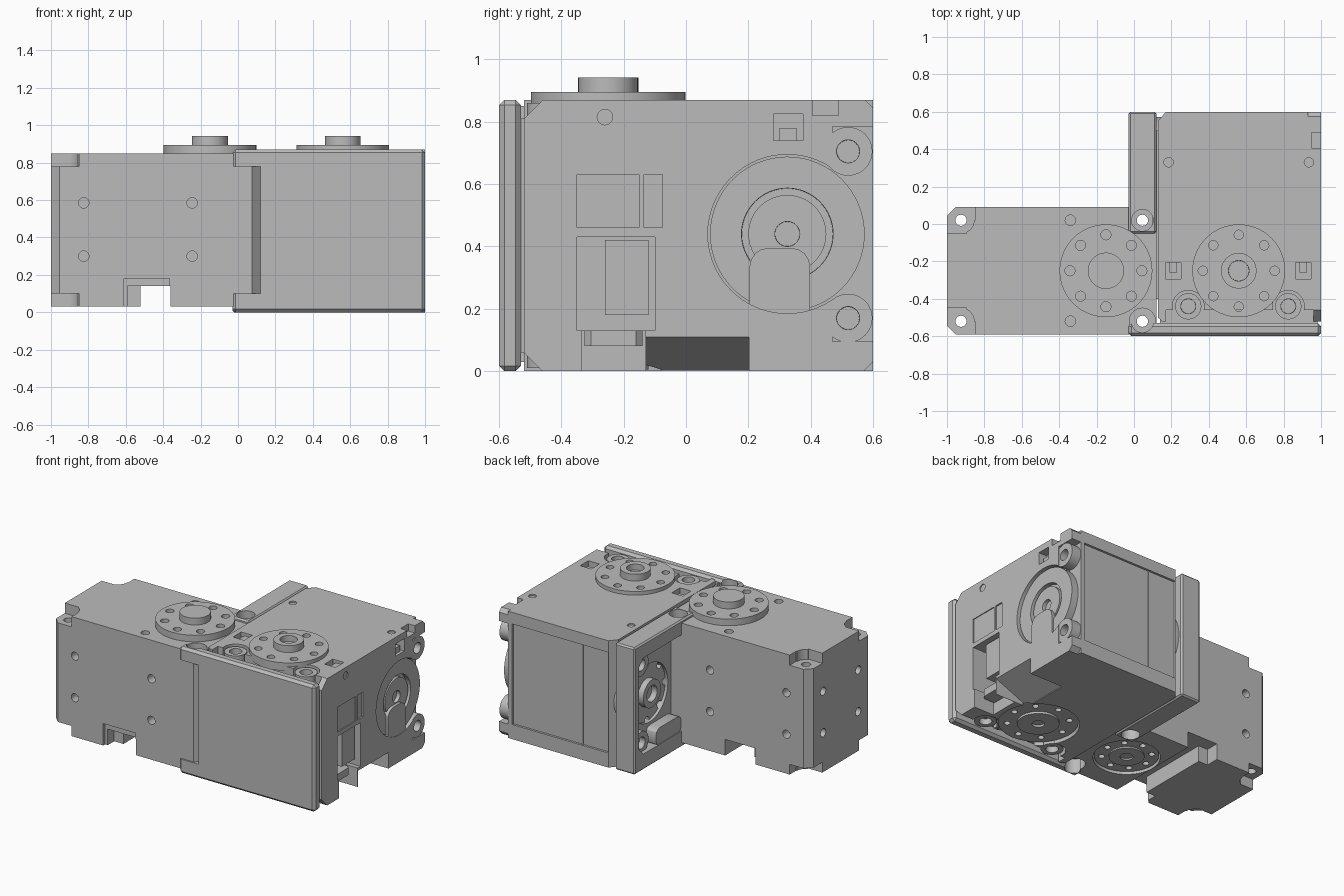
import bpy, bmesh, math
from mathutils import Matrix, Vector

if "Cube" in bpy.data.objects:
    bpy.data.objects.remove(bpy.data.objects["Cube"], do_unlink=True)

grey = bpy.data.materials.new("satin_grey")
grey.use_nodes = True
COLOUR = (0.5, 0.5, 0.5, 1)
grey.diffuse_color = COLOUR
grey.node_tree.nodes["Principled BSDF"].inputs["Base Color"].default_value = COLOUR


def make(name, bm):
    mesh = bpy.data.meshes.new(name)
    bmesh.ops.recalc_face_normals(bm, faces=bm.faces)
    bm.to_mesh(mesh)
    bm.free()
    mesh.materials.append(grey)
    ob = bpy.data.objects.new(name, mesh)
    bpy.context.scene.collection.objects.link(ob)
    return ob


def box(name, x, y, z, bevel=0, axes="xyz", segments=1):
    """Box from ranges; edges along the given axes may be bevelled."""
    bm = bmesh.new()
    bmesh.ops.create_cube(bm, size=1)
    for v in bm.verts:
        v.co = Vector([(r[0] + r[1]) / 2 + c * (r[1] - r[0]) for r, c in zip((x, y, z), v.co)])
    if bevel:
        def along(e):
            d = e.verts[0].co - e.verts[1].co
            return "xyz"[max(range(3), key=lambda i: abs(d[i]))] in axes
        bmesh.ops.bevel(bm, geom=[e for e in bm.edges if along(e)], offset=bevel,
                        segments=segments, profile=0.5, affect="EDGES")
    return make(name, bm)


def prism(name, axis, outline, low, high):
    """Extruded outline: (y, z) points along x, or (x, y) points along z."""
    bm = bmesh.new()
    place = (lambda a, b: (low, a, b)) if axis == "x" else (lambda a, b: (a, b, low))
    face = bm.faces.new([bm.verts.new(place(a, b)) for a, b in outline])
    new = bmesh.ops.extrude_face_region(bm, geom=[face])["geom"]
    step = Vector((high - low, 0, 0) if axis == "x" else (0, 0, high - low))
    bmesh.ops.translate(bm, vec=step, verts=[g for g in new if isinstance(g, bmesh.types.BMVert)])
    return make(name, bm)


def cyl(name, axis, centre, low, high, r, sides=40, bore=0, depth=0.04, mouth=1):
    """Cylinder along x, y or z, optionally with a blind bore in its upper or lower cap."""
    bm = bmesh.new()
    bmesh.ops.create_cone(bm, cap_ends=True, segments=sides, radius1=r, radius2=r, depth=high - low)
    if bore:
        cap = max(bm.faces, key=lambda f: f.normal.z * mouth)
        bmesh.ops.inset_individual(bm, faces=[cap], thickness=r - bore)
        bmesh.ops.inset_individual(bm, faces=[cap], thickness=0.001, depth=-depth)
    a, b = centre
    m = (low + high) / 2
    rot = {"x": Matrix.Rotation(math.pi / 2, 4, "Y"), "y": Matrix.Rotation(math.pi / 2, 4, "X"),
           "z": Matrix()}[axis]
    pos = {"x": (m, a, b), "y": (a, m, b), "z": (a, b, m)}[axis]
    bm.transform(Matrix.Translation(pos) @ rot)
    return make(name, bm)


def cut(obs, cutters):
    """Subtract the cutters from each object, bake the results and drop the cutters."""
    for ob in obs:
        for c in cutters:
            c.hide_render = True
            mod = ob.modifiers.new("cut", "BOOLEAN")
            mod.operation, mod.solver, mod.object = "DIFFERENCE", "EXACT", c
        dg = bpy.context.evaluated_depsgraph_get()
        dg.update()
        mesh = bpy.data.meshes.new_from_object(ob.evaluated_get(dg))
        ob.modifiers.clear()
        ob.data = mesh
    for c in cutters:
        bpy.data.objects.remove(c, do_unlink=True)


def hole(axis, centre, low, high, r, sides=20):
    return cyl("cutter", axis, centre, low, high, r, sides)


def pocket(x, y, z, **kw):
    return box("cutter", x, y, z, **kw)


def ring(centre, r, count=8):
    return [(centre[0] + r * math.cos(i * math.tau / count),
             centre[1] + r * math.sin(i * math.tau / count)) for i in range(count)]


LEFT_AXIS, RIGHT_AXIS, SIDE_AXIS = (-0.15, -0.25), (0.56, -0.25), (0.325, 0.44)
CORNERS = [(x, y) for x in (-0.925, 0.045) for y in (0.02, -0.52)]
LUG_X, LUG_Z = (0.29, 0.825), (0.17, 0.705)

# Left housing with screw corners, face holes and underside notch
left = box("left_housing", (-1, 0.12), (-0.59, 0.09), (0.03, 0.85), 0.045, "z")
cuts = []
for cx, cy in CORNERS:
    back = cy > -0.3
    cuts.append(hole("z", (cx, cy), -0.1, 1, 0.03))
    for z in ((0.78, 0.95), (-0.05, 0.1)):
        cuts.append(hole("z", (cx, cy), *z, 0.07, 32))
        if cx < 0:
            cuts.append(pocket((-1.1, cx + 0.03), (cy - 0.07, 0.2) if back else (-0.7, cy + 0.07), z))
            cuts.append(pocket((-1.1, -0.85), (cy, 0.2) if back else (-0.7, cy), z))
for z in (0.3, 0.585):
    for x in (-0.825, -0.245):
        cuts += [hole("y", (x, z), -0.62, -0.53, 0.028), hole("y", (x, z), 0.03, 0.12, 0.028)]
    for y in (-0.06, -0.44):
        cuts.append(hole("x", (y, z), -1.05, -0.94, 0.028))
cuts += [hole("z", (-0.34, y), 0.8, 0.9, 0.028) for y in (0.02, -0.52)]
cuts += [pocket((-0.59, -0.36), (-0.7, 0.2), (-0.1, 0.14)),
         pocket((-0.61, -0.365), (-0.7, -0.57), (-0.12, 0.18)),
         hole("z", LEFT_AXIS, -0.1, 0.09, 0.208, 48)]
cut([left], cuts)
box("notch_block", (-0.6, -0.52), (-0.5, 0), (0.03, 0.16))

# Right housing, and its side cover with an arc-shaped opening for the idler
housing = prism("right_housing", "z", [(0.128, -0.5), (0.15, -0.52), (0.93, -0.52), (0.93, 0.6),
                                       (0.17, 0.6), (0.128, 0.55)], 0, 0.87)
reach = math.acos((0.47 - SIDE_AXIS[0]) / 0.255)
arc = [-reach - (math.tau - 2 * reach) * i / 40 for i in range(41)]
bite = [(SIDE_AXIS[0] + 0.255 * math.cos(t), SIDE_AXIS[1] + 0.255 * math.sin(t)) for t in arc]
cover = prism("side_cover", "x",
              [(-0.52, 0.06), (-0.46, 0), (0.57, 0), (0.6, 0.03), (0.6, 0.095), (0.47, 0.095)] + bite
              + [(0.47, 0.785), (0.6, 0.785), (0.6, 0.845), (0.575, 0.87), (-0.46, 0.87), (-0.52, 0.81)],
              0.93, 1)
cuts = [pocket((0.17, 0.96), (-0.55, -0.46), (0.81, 0.95)),
        pocket((0.17, 0.96), (-0.55, -0.46), (-0.1, 0.06)),
        pocket((0.17, 0.9), (0.585, 0.7), (0.1, 0.79)),
        # side cable slot, window and thumb notch
        pocket((0.8, 1.1), (-0.35, -0.1), (0.13, 0.43)),
        pocket((0.85, 1.1), (-0.335, -0.13), (-0.1, 0.14)),
        pocket((0.94, 1.1), (0.28, 0.375), (0.74, 0.825)),
        pocket((0.95, 1.1), (0.405, 0.49), (0.82, 0.95)),
        hole("x", (0.447, 0.825), 0.945, 1.1, 0.038),
        # shallow panel outlines on the side
        pocket((0.994, 1.1), (-0.35, -0.15), (0.46, 0.63)),
        pocket((0.99, 1.1), (-0.135, -0.075), (0.46, 0.63)),
        hole("x", (-0.26, 0.815), 0.994, 1.1, 0.025),
        hole("z", RIGHT_AXIS, -0.1, 0.065, 0.255, 48)]
wedge = pocket((0.75, 1.25), (-0.128, 0.202), (-0.2, 0.215))
for v in wedge.data.vertices:
    if v.co.x < 1 and v.co.z > 0:
        v.co.z = 0.005
cuts.append(wedge)
for x in (0.21, 0.905):
    cuts.append(pocket((x - 0.042, x + 0.042), (-0.295, -0.205), (0.8, 0.95)))
cuts += [hole("z", (x, 0.33), 0.86, 0.95, 0.025) for x in (0.185, 0.935)]
for x in LUG_X:
    cuts += [hole("z", (x, -0.44), 0.805, 0.96, 0.085, 32), hole("z", (x, -0.44), -0.11, 0.055, 0.085, 32)]
cut([housing, cover], cuts)
box("slot_rib", (0.82, 0.97), (-0.26, -0.12), (0.18, 0.42))
box("slot_step", (0.82, 0.95), (-0.325, -0.14), (0.08, 0.13), 0.02, "z")
box("back_panel_rib", (0.37, 0.38), (0.58, 0.59), (0.1, 0.79))
for x in (0.21, 0.905):
    box("window_post", (x - 0.02, x + 0.02), (-0.26, -0.2), (0.79, 0.85))
box("side_window_post", (0.93, 0.98), (0.3, 0.355), (0.74, 0.78))

# Screw lugs beside the horns
for x in LUG_X:
    cyl("upper_screw_lug", "z", (x, -0.44), 0.78, 0.86, 0.07, bore=0.04)
    cyl("lower_screw_lug", "z", (x, -0.44), 0.01, 0.09, 0.07, bore=0.04, mouth=-1)
for z in LUG_Z:
    cyl("outer_screw_lug", "x", (0.52, z), 0.9, 0.998, 0.078, bore=0.037, depth=0.06)
    cyl("inner_screw_lug", "x", (0.485, z), 0.0, 0.1, 0.078, bore=0.04, mouth=-1)

# Front bracket plate, cut back where it meets the left housing
front = box("front_plate", (-0.03, 1), (-0.6, -0.53), (0.0, 0.87), 0.017)
cut([front], [pocket((-0.2, 0.12), (-0.7, -0.4), (0.1, 0.78)),
              hole("z", (0.045, -0.52), -0.1, 1, 0.06)])
box("front_plate_core", (0.14, 0.98), (-0.54, -0.51), (0.06, 0.81))

# Side bracket plate with recess, horn opening and screw holes
side = box("side_plate", (-0.03, 0.12), (-0.05, 0.6), (0.0, 0.87), 0.01)
cut([side], [pocket((-0.2, 0.05), (0.0, 0.555), (0.11, 0.77), bevel=0.05, axes="x"),
             hole("x", SIDE_AXIS, -0.1, 0.3, 0.2, 40),
             hole("z", (0.045, 0.02), -0.1, 1, 0.058)])
box("side_plate_core", (0.1, 0.15), (-0.4, 0.5), (0.04, 0.83))
box("side_ledge", (-0.025, 0.08), (0.09, 0.36), (0.1, 0.22), 0.04, "x", 3)


# Output horns: disc, bolt circle and centre hub; the outer end may face either way
def horn(name, axis, centre, base, top, hub_top, hub_r, bore, bolt_r, disc_r=0.248):
    low, high = sorted((base, top))
    disc = cyl(name, axis, centre, low, high, disc_r, 64)
    cut([disc], [hole(axis, p, low - 0.01, high + 0.01, bolt_r, 16) for p in ring(centre, disc_r * 0.775)])
    cyl(name + "_hub", axis, centre, *sorted((base, hub_top)), hub_r, 48, bore=bore,
        mouth=1 if hub_top > base else -1)


horn("left_horn", "z", LEFT_AXIS, 0.82, 0.895, 0.942, 0.097, 0, 0.027)
horn("right_horn", "z", RIGHT_AXIS, 0.84, 0.895, 0.942, 0.095, 0.055, 0.025)
horn("left_lower_horn", "z", LEFT_AXIS, 0.12, 0.045, 0.035, 0.11, 0.04, 0.02, 0.2)
horn("right_lower_horn", "z", RIGHT_AXIS, 0.1, 0.02, 0.005, 0.13, 0.04, 0.02)
horn("side_inner_horn", "x", SIDE_AXIS, 0.16, 0.07, 0.03, 0.095, 0.055, 0.025)

# Idler disc on the outer side with its cable cover
cyl("side_idler", "x", SIDE_AXIS, 0.88, 0.98, 0.248, 64, bore=0.147, depth=0.03)
cyl("side_idler_hub", "x", SIDE_AXIS, 0.92, 0.975, 0.125, 48, bore=0.04)
box("cable_cover", (0.935, 0.995), (0.204, 0.398), (0.05, 0.395), 0.06, "x", 4)

# Soft shading on round surfaces only
bpy.ops.object.select_all(action="DESELECT")
for ob in bpy.context.scene.objects:
    if ob.type == "MESH":
        ob.select_set(True)
        bpy.context.view_layer.objects.active = ob
bpy.ops.object.shade_smooth_by_angle(angle=math.radians(25))
